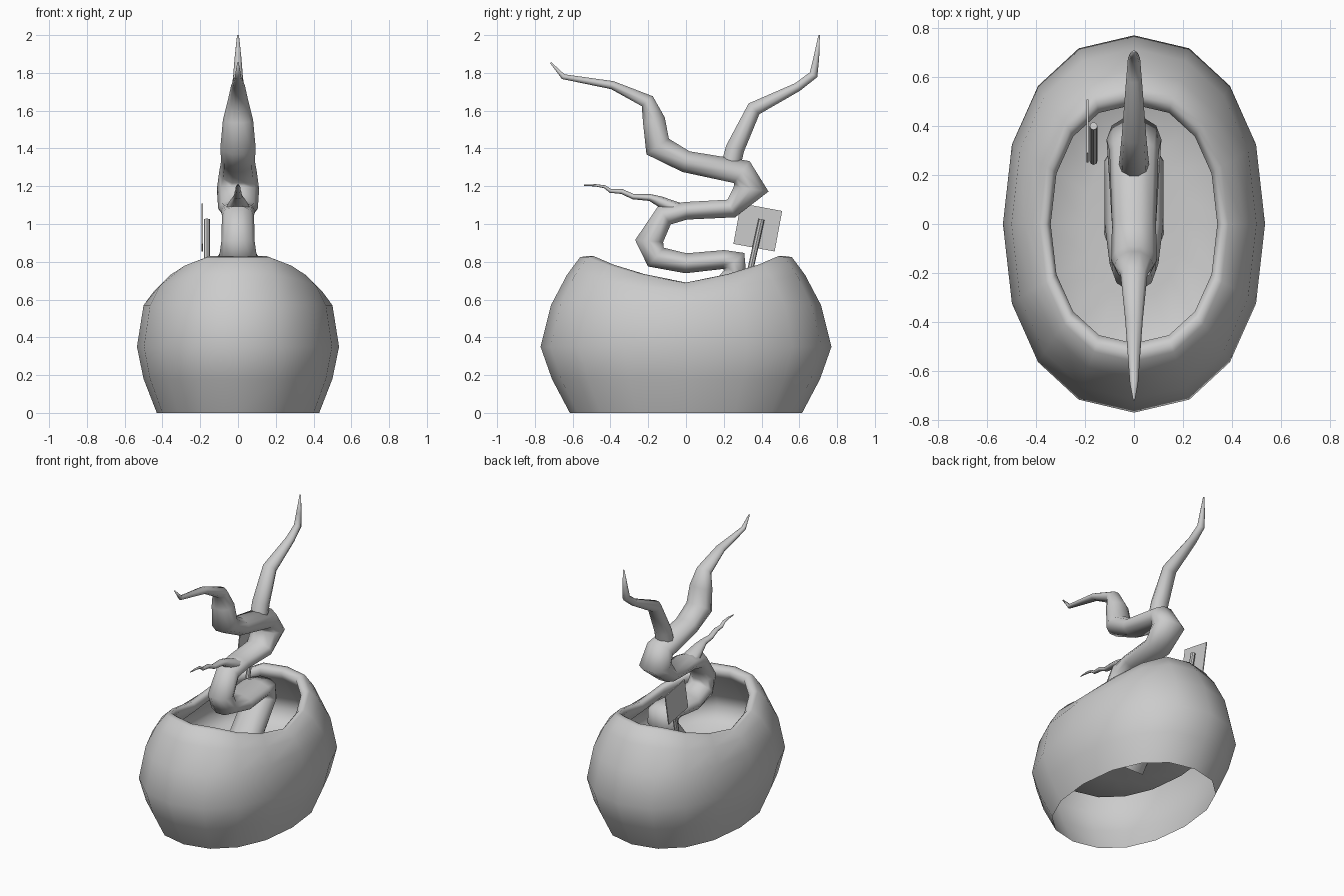
import bpy, bmesh, math
from mathutils import Vector


def finish(name, bm, smooth):
    bmesh.ops.recalc_face_normals(bm, faces=bm.faces)
    me = bpy.data.meshes.new(name)
    bm.to_mesh(me)
    bm.free()
    ob = bpy.data.objects.new(name, me)
    bpy.context.collection.objects.link(ob)
    bpy.ops.object.select_all(action='DESELECT')
    ob.select_set(True)
    bpy.context.view_layer.objects.active = ob
    bpy.ops.object.shade_smooth_by_angle(angle=math.radians(smooth))
    return ob


def bridge(bm, rings):
    n = len(rings[0])
    for a, b in zip(rings, rings[1:]):
        for i in range(n):
            j = (i + 1) % n
            bm.faces.new((a[i], a[j], b[j], b[i]))


SIDES = 16


def oval(i, rx, ry):
    # slightly squared ellipse
    a = 2 * math.pi * i / SIDES
    c, s = math.cos(a), math.sin(a)
    return (math.copysign(abs(c) ** 0.9, c) * rx,
            math.copysign(abs(s) ** 0.9, s) * ry)


# rim height by steps from the side (0) to the ends (4)
RIM = [0.69, 0.735, 0.785, 0.83, 0.83]


def rim_z(i):
    k = i % 8
    return RIM[min(k, 8 - k)]


# Pot with inner bowl: (x radius, y radius, base height, share of rim rise, offset)
pot_profile = [
    (0.43, 0.615, 0.00, 0, 0), (0.50, 0.71, 0.18, 0, 0),
    (0.535, 0.77, 0.35, 0, 0), (0.50, 0.715, 0.57, 0, 0),
    (0.445, 0.63, 0.57, 0.62, 0), (0.385, 0.56, 0.57, 1, -0.005),
    (0.36, 0.525, 0.57, 1, 0), (0.34, 0.487, 0.57, 1, -0.025),
    (0.355, 0.51, 0.57, 1, -0.075), (0.44, 0.65, 0.55, 0, 0),
    (0.46, 0.68, 0.46, 0, 0), (0.40, 0.60, 0.37, 0, 0), (0.2, 0.3, 0.345, 0, 0)]
bm = bmesh.new()
rings = []
for rx, ry, z, f, off in pot_profile:
    rings.append([bm.verts.new((*oval(i, rx, ry), z + f * (rim_z(i) - 0.57) + off))
                  for i in range(SIDES)])
bridge(bm, rings)
bm.faces.new(rings[-1])
finish("pot", bm, 100)


def limb(name, path, sides=10):
    """Tube in the x = 0 plane; path rows are y, z, x radius, in-plane radius."""
    bm = bmesh.new()
    pts = [Vector((0, p[0], p[1])) for p in path]
    rings = []
    for k, p in enumerate(path):
        t0 = (pts[k] - pts[max(k - 1, 0)]).normalized()
        t1 = (pts[min(k + 1, len(pts) - 1)] - pts[k]).normalized()
        t = (t0 + t1).normalized()
        miter = 1.0
        if 0 < k < len(pts) - 1:
            miter = min(1.25, 1 / max(0.3, t.dot(t1)))
        nrm = Vector((0, -t.z, t.y)) * p[3] * miter
        ring = []
        for i in range(sides):
            a = 2 * math.pi * i / sides
            ring.append(bm.verts.new(pts[k] + Vector((p[2] * math.cos(a), 0, 0))
                                     + nrm * math.sin(a)))
        rings.append(ring)
    bridge(bm, rings)
    bm.faces.new(rings[0])
    bm.faces.new(rings[-1])
    return finish(name, bm, 85)


# Winding trunk ending in the forward branch
limb("trunk", [
    (-0.07, 0.31, 0.12, 0.09), (0.26, 0.735, 0.12, 0.062), (0.255, 0.80, 0.12, 0.06),
    (0.20, 0.812, 0.12, 0.052), (0.00, 0.792, 0.12, 0.055), (-0.16, 0.825, 0.10, 0.06),
    (-0.195, 0.91, 0.088, 0.07), (-0.115, 1.045, 0.085, 0.056), (0.00, 1.07, 0.09, 0.049),
    (0.24, 1.082, 0.105, 0.05), (0.345, 1.185, 0.112, 0.078), (0.295, 1.275, 0.10, 0.068),
    (0.00, 1.33, 0.09, 0.060), (-0.15, 1.41, 0.093, 0.068), (-0.17, 1.55, 0.08, 0.062),
    (-0.205, 1.65, 0.055, 0.038), (-0.39, 1.735, 0.036, 0.023), (-0.65, 1.78, 0.017, 0.014),
    (-0.717, 1.855, 0.004, 0.004)])

# Tall rear branch
limb("rear_branch", [
    (0.23, 1.28, 0.062, 0.055), (0.26, 1.40, 0.06, 0.052), (0.36, 1.61, 0.05, 0.040),
    (0.59, 1.725, 0.032, 0.025), (0.675, 1.79, 0.025, 0.023), (0.69, 1.88, 0.018, 0.016),
    (0.705, 2.00, 0.005, 0.004)])

# Small low twig
limb("twig", [
    (-0.04, 1.075, 0.07, 0.038), (-0.14, 1.12, 0.045, 0.028), (-0.19, 1.14, 0.03, 0.018),
    (-0.28, 1.145, 0.022, 0.014), (-0.34, 1.172, 0.018, 0.013), (-0.40, 1.175, 0.014, 0.01),
    (-0.43, 1.197, 0.012, 0.008), (-0.48, 1.205, 0.008, 0.006),
    (-0.54, 1.205, 0.003, 0.003)], 8)

# Label stake
lo, hi = Vector((-0.165, 0.257, 0.38)), Vector((-0.165, 0.40, 1.025))
d = hi - lo
bpy.ops.mesh.primitive_cylinder_add(vertices=8, radius=0.016, depth=d.length,
                                    location=(lo + hi) / 2,
                                    rotation=d.to_track_quat('Z', 'Y').to_euler())
bpy.context.object.name = "label_stake"

# Blank label plate
bpy.ops.mesh.primitive_cube_add(size=1, location=(-0.19, 0.38, 0.982),
                                rotation=(math.radians(-10.5), 0, 0))
plate = bpy.context.object
plate.name = "label_plate"
plate.scale = (0.007, 0.222, 0.218)
